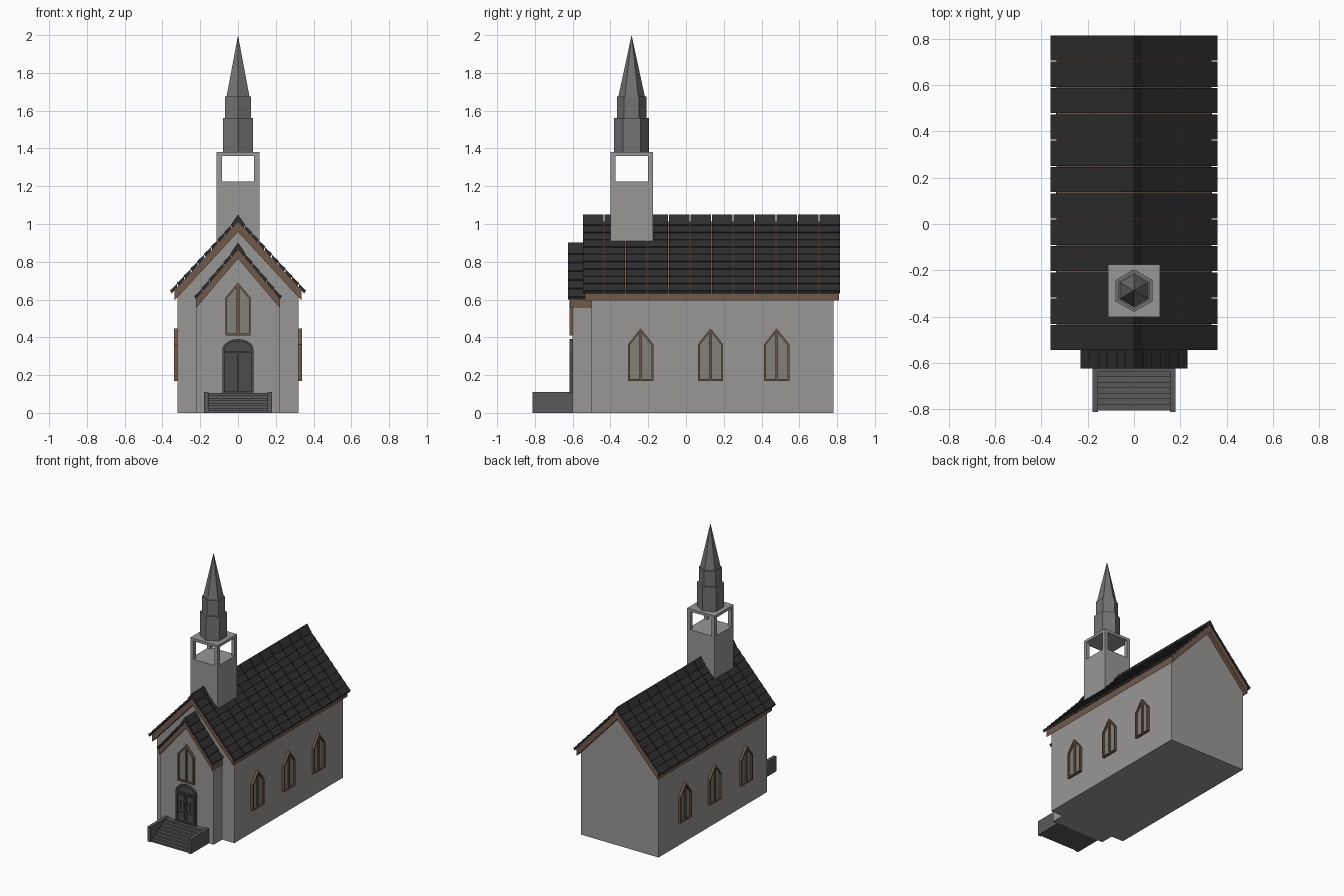
import bpy, bmesh, math

if "Cube" in bpy.data.objects:
    bpy.data.objects.remove(bpy.data.objects["Cube"])


def material(name, r, g, b):
    m = bpy.data.materials.new(name)
    m.diffuse_color = (r, g, b, 1)
    m.use_nodes = True
    m.node_tree.nodes["Principled BSDF"].inputs["Base Color"].default_value = m.diffuse_color
    return m


TILE = material("dark_slate", 0.027, 0.027, 0.027)
WOOD = material("brown_wood", 0.16, 0.10, 0.07)
GLASS = material("dull_glass", 0.22, 0.22, 0.19)
DOOR = material("dark_door", 0.07, 0.07, 0.07)
STONE = material("dark_stone", 0.10, 0.10, 0.10)
SPIRE = material("spire_grey", 0.17, 0.17, 0.17)
WALL = material("wall_grey", 0.32, 0.31, 0.30)


def build(name, parts, mat):
    """Each part is (profile, axis, start, end): a 2D profile extruded along x, y or z."""
    bm = bmesh.new()
    for pts, axis, a, b in parts:
        place = {"x": lambda p, t: (t, p[0], p[1]),
                 "y": lambda p, t: (p[0], t, p[1]),
                 "z": lambda p, t: (p[0], p[1], t)}[axis]
        lo = [bm.verts.new(place(p, a)) for p in pts]
        hi = [bm.verts.new(place(p, b)) for p in pts]
        bm.faces.new(lo)
        bm.faces.new(hi)
        for i in range(len(pts)):
            j = (i + 1) % len(pts)
            bm.faces.new((lo[i], lo[j], hi[j], hi[i]))
    bmesh.ops.recalc_face_normals(bm, faces=bm.faces)
    me = bpy.data.meshes.new(name)
    bm.to_mesh(me)
    bm.free()
    me.materials.append(mat)
    ob = bpy.data.objects.new(name, me)
    bpy.context.collection.objects.link(ob)
    return ob


def rect(a0, a1, b0, b1):
    return [(a0, b0), (a1, b0), (a1, b1), (a0, b1)]


def gable(c, hw, z0, zs, za):
    return [(c - hw, z0), (c + hw, z0), (c + hw, zs), (c, za), (c - hw, zs)]


def ring(outer, inner, axis, a, b):
    n = len(outer)
    return [([outer[i], outer[(i + 1) % n], inner[(i + 1) % n], inner[i]], axis, a, b)
            for i in range(n)]


# Walls of nave and front porch
build("nave_walls", [(gable(0, 0.32, 0, 0.64, 0.975), "y", -0.5, 0.78)], WALL)
build("porch_walls", [(gable(0, 0.22, 0, 0.585, 0.83), "y", -0.6, -0.49)], WALL)


def roof(name, zt, slope, hw, thick, y0, y1, rows, run, cols, ty0, ty1, lift):
    # Wooden chevron underlay
    ze = zt - slope * hw
    chevron = [(-hw, ze), (0, zt), (hw, ze), (hw, ze - thick), (0, zt - thick), (-hw, ze - thick)]
    build(name + "_boards", [(chevron, "y", y0, y1)], WOOD)
    # Overlapping tilted tiles on both slopes
    pitch = (ty1 - ty0) / cols
    gap = 0.005 if cols > 1 else 0
    t = 0.016
    for side, label in ((-1, "left"), (1, "right")):
        parts = []
        for r in range(rows):
            xa, xb = r * run / rows, (r + 1) * run / rows + 0.002
            za, zb = zt - slope * xa + 0.018, zt - slope * xb + lift
            prof = [(xa, za - t), (xa, za), (xb, zb), (xb - 0.010, zb - t)]
            if r == 0:
                prof[1] = (0, zt + 0.037)
            prof = [(side * x, z) for x, z in prof]
            for c in range(cols):
                parts.append((prof, "y", ty0 + c * pitch, ty0 + (c + 1) * pitch - gap))
        build(f"{name}_tiles_{label}", parts, TILE)


roof("nave_roof", 1.013, 1.08, 0.335, 0.055, -0.535, 0.81, 10, 0.358, 12, -0.545, 0.82, 0.024)
roof("porch_roof", 0.865, 1.18, 0.222, 0.048, -0.615, -0.5, 6, 0.23, 1, -0.625, -0.49, 0.026)

# Bell tower with open belfry
cy, h, p = -0.288, 0.113, 0.027
tower = [(rect(-h, h, cy - h, cy + h), "z", 0.90, 1.225),
         (rect(-h, h, cy - h, cy + h), "z", 1.36, 1.38)]
for sx in (-1, 1):
    for sy in (-1, 1):
        xs = sorted((sx * h, sx * (h - p)))
        ys = sorted((cy + sy * h, cy + sy * (h - p)))
        tower.append((rect(*xs, *ys), "z", 1.225, 1.36))
build("bell_tower", tower, WALL)

# Six-sided stepped spire
for name, r0, r1, z0, z1 in (("spire_lower", 0.092, 0.092, 1.38, 1.56),
                             ("spire_middle", 0.078, 0.078, 1.56, 1.675),
                             ("spire_cone", 0.070, 0.0, 1.675, 2.0)):
    bpy.ops.mesh.primitive_cone_add(vertices=6, radius1=r0, radius2=r1, depth=z1 - z0,
                                    location=(0, cy, (z0 + z1) / 2))
    ob = bpy.context.object
    ob.name = name
    ob.data.materials.append(SPIRE)


# Pointed windows: frame, mullion and glass
def window(name, axis, c, z0, zs, za, wall, out):
    hw, f = 0.067, 0.010
    outer = gable(c, hw, z0, zs, za)
    inner = gable(c, hw - f, z0 + f, zs - 0.003, za - 0.016)
    face = wall + out * 0.018
    parts = ring(outer, inner, axis, wall - out * 0.005, face)
    parts.append((rect(c - 0.007, c + 0.007, z0 + f, za - 0.018), axis, wall, wall + out * 0.014))
    build(name + "_frame", parts, WOOD)
    build(name + "_glass", [(inner, axis, wall - out * 0.005, wall + out * 0.005)], GLASS)


for i, wy in enumerate((-0.24, 0.13, 0.48)):
    for s, label in ((-1, "left"), (1, "right")):
        window(f"{label}_window_{i + 1}", "x", wy, 0.17, 0.363, 0.447, s * 0.32, s)
window("front_window", "y", 0, 0.41, 0.61, 0.69, -0.6, -1)


# Arched double door with raised frame and panels
def arch(hw, z0, zs, rise, n=12):
    return [(-hw, z0), (hw, z0)] + [(hw * math.cos(math.pi * k / n),
                                     zs + rise * math.sin(math.pi * k / n)) for k in range(n + 1)]


build("door_leaf", [(arch(0.078, 0.105, 0.335, 0.052), "y", -0.608, -0.59)], DOOR)
trim = ring(arch(0.082, 0.105, 0.335, 0.056), arch(0.071, 0.113, 0.335, 0.044),
            "y", -0.618, -0.595)
trim.append((rect(-0.071, 0.071, 0.318, 0.328), "y", -0.616, -0.6))
trim.append((rect(-0.005, 0.005, 0.113, 0.318), "y", -0.616, -0.6))
for s in (-1, 1):
    for xa, xb, za, zb in ((0.015, 0.062, 0.13, 0.18), (0.015, 0.062, 0.275, 0.308),
                           (0.015, 0.034, 0.195, 0.26), (0.043, 0.062, 0.195, 0.26)):
        trim.append((rect(*sorted((s * xa, s * xb)), za, zb), "y", -0.615, -0.6))
build("door_trim", trim, DOOR)

# Front steps between low side walls
n, ya, yb, top = 8, -0.805, -0.595, 0.104
stairs = [(yb, 0), (ya, 0)]
for k in range(n):
    y, z = ya + k * 0.024, top * (k + 1) / n
    stairs += [(y, z), (y + 0.024, z)]
stairs.append((yb, top))
clean = [q for i, q in enumerate(stairs) if q != stairs[i - 1]]
build("front_steps", [(clean, "x", -0.157, 0.157)], STONE)
build("step_side_walls", [(rect(ya - 0.007, yb, 0, 0.11), "x", s * 0.155, s * 0.18)
                          for s in (-1, 1)], STONE)
